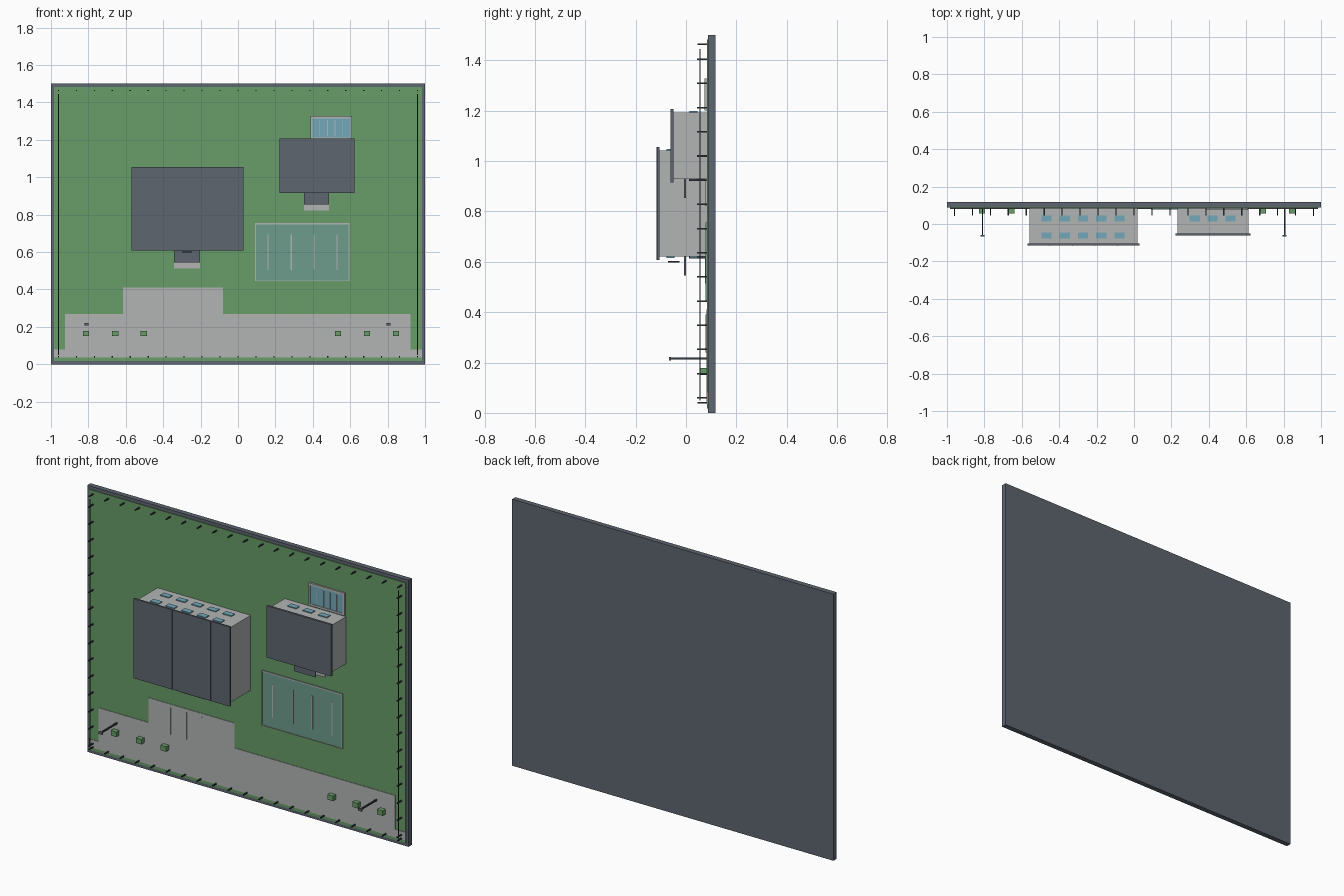
import bpy, bmesh


def material(name, r, g, b):
    m = bpy.data.materials.new(name)
    lin = [c / 12.92 if c <= 0.04045 else ((c + 0.055) / 1.055) ** 2.4 for c in (r, g, b)]
    m.diffuse_color = (*lin, 1)
    return m


SLATE = material("slate grey", 0.37, 0.40, 0.44)
GRASS = material("grass green", 0.41, 0.61, 0.41)
PALE = material("pale grey", 0.70, 0.71, 0.71)
BLUE = material("water blue", 0.45, 0.66, 0.73)
TEAL = material("court teal", 0.43, 0.61, 0.55)
DARK = material("dark metal", 0.21, 0.23, 0.26)


def boxes(name, mat, specs):
    """One object made of boxes, each (x0, x1, y0, y1, z0, z1)."""
    bm = bmesh.new()
    for x0, x1, y0, y1, z0, z1 in specs:
        vs = bmesh.ops.create_cube(bm, size=1)["verts"]
        for v in vs:
            v.co = ((x0 + x1) / 2 + v.co.x * (x1 - x0),
                    (y0 + y1) / 2 + v.co.y * (y1 - y0),
                    (z0 + z1) / 2 + v.co.z * (z1 - z0))
    me = bpy.data.meshes.new(name)
    bm.to_mesh(me)
    bm.free()
    me.materials.append(mat)
    ob = bpy.data.objects.new(name, me)
    bpy.context.collection.objects.link(ob)
    return ob


G = 0.084   # level of the lawn surface
P = 0.081   # level of the paving surface

# Base board, lawn and paving
boxes("base_board", SLATE, [(-1, 1, 0.088, 0.117, 0, 1.5)])
boxes("lawn", GRASS, [(-0.985, 0.985, G, 0.089, 0.018, 1.482)])
boxes("paving", PALE, [(-0.985, 0.985, P, G + 0.001, 0.035, 0.08),
                       (-0.925, 0.922, P, G + 0.001, 0.08, 0.27),
                       (-0.615, -0.08, P, G + 0.001, 0.27, 0.41)])
boxes("parking_lines", PALE, [(x - 0.003, x + 0.003, P - 0.003, P, 0.24, 0.39)
                              for x in (-0.477, -0.378, -0.28, -0.18)])

# Perimeter fence: posts on all four edges, rails on the two sides
posts = []
for i in range(21):
    x = -0.96 + 0.096 * i
    posts += [(x - 0.003, x + 0.003, 0.046, G, z - 0.003, z + 0.003) for z in (0.04, 1.463)]
for i in range(15):
    z = 0.06 + 0.096 * i
    posts += [(x - 0.003, x + 0.003, 0.043, G, z - 0.003, z + 0.003) for x in (-0.96, 0.96)]
boxes("fence_posts", DARK, posts)
boxes("fence_rails", DARK, [(x - 0.002, x + 0.002, 0.053, 0.057, 0.05, 1.445)
                            for x in (-0.96, 0.96)])


def building(name, x0, x1, z0, z1, roof_y, roof_t, win_x, win_y, door_x, door_w, seams):
    """Block with overhanging roof, windows on both long sides and an entrance."""
    eave = roof_y + roof_t
    boxes(name + "_walls", PALE, [(x0, x1, eave, G + 0.001, z0, z1)])
    boxes(name + "_roof", SLATE, [(x0 - 0.01, x1 + 0.01, roof_y, eave, z0 - 0.013, z1 + 0.013)])
    if seams:
        w = (x1 - x0 + 0.02) / (seams + 1)
        boxes(name + "_roof_seams", SLATE,
              [(x0 - 0.01 + w * i - 0.002, x0 - 0.01 + w * i + 0.002,
                roof_y - 0.002, roof_y, z0 - 0.013, z1 + 0.013) for i in range(1, seams + 1)])
    wins = []
    for x in win_x:
        for y in win_y:
            wins.append((x - 0.027, x + 0.027, y - 0.016, y + 0.016, z1, z1 + 0.005))
            if abs(x - door_x) > door_w + 0.03 or y < 0:
                wins.append((x - 0.027, x + 0.027, y - 0.016, y + 0.016, z0 - 0.005, z0))
    boxes(name + "_windows", BLUE, wins)
    # Entrance door, canopy and step
    boxes(name + "_door", DARK, [(door_x - 0.03, door_x + 0.03, 0.012, G, z0 - 0.007, z0)])
    boxes(name + "_canopy", SLATE,
          [(door_x - door_w, door_x + door_w, -0.008, 0, z0 - 0.075, z0)])
    boxes(name + "_step", PALE,
          [(door_x - door_w, door_x + door_w, 0.076, G, z0 - 0.107, z0)])


building("main_hall", -0.56, 0.02, 0.62, 1.042, -0.115, 0.01,
         (-0.467, -0.37, -0.272, -0.175, -0.078), (0.03, -0.062), -0.272, 0.07, 4)
building("side_hall", 0.232, 0.613, 0.928, 1.193, -0.062, 0.012,
         (0.325, 0.42, 0.516), (0.03,), 0.42, 0.067, 0)
boxes("sign_plate", DARK, [(-0.30, -0.245, -0.072, -0.025, 0.597, 0.603)])

# Pool with pale rim and lane lines
boxes("pool_rim", PALE, [(0.387, 0.61, 0.074, G, 1.2, 1.212), (0.387, 0.61, 0.074, G, 1.315, 1.328),
                         (0.387, 0.397, 0.074, G, 1.212, 1.315), (0.6, 0.61, 0.074, G, 1.212, 1.315)])
boxes("pool_water", BLUE, [(0.397, 0.6, 0.077, G, 1.212, 1.315)])
boxes("pool_lanes", PALE, [(x - 0.002, x + 0.002, 0.075, 0.077, 1.217, 1.305)
                           for x in (0.437, 0.478, 0.519, 0.56)])

# Sports court with border and markings
boxes("court", TEAL, [(0.092, 0.595, 0.08, G, 0.445, 0.755)])
boxes("court_lines", PALE,
      [(0.092, 0.595, 0.078, 0.08, 0.748, 0.755), (0.092, 0.595, 0.078, 0.08, 0.445, 0.449),
       (0.092, 0.096, 0.078, 0.08, 0.449, 0.748), (0.591, 0.595, 0.078, 0.08, 0.449, 0.748)]
      + [(x - 0.003, x + 0.003, 0.077, 0.08, 0.505, 0.695) for x in (0.16, 0.285, 0.407, 0.53)])

# Hedge blocks and lamp posts along the entrance
boxes("hedge_blocks", GRASS, [(x - 0.017, x + 0.017, 0.055, P, 0.15, 0.178)
                              for x in (-0.813, -0.657, -0.503, 0.535, 0.69, 0.845)])
boxes("lamp_posts", DARK, [(x - 0.004, x + 0.004, -0.06, P, 0.211, 0.219) for x in (-0.81, 0.805)])
boxes("lamp_heads", SLATE, [(x - 0.011, x + 0.011, -0.067, -0.06, 0.208, 0.222)
                            for x in (-0.81, 0.805)])
